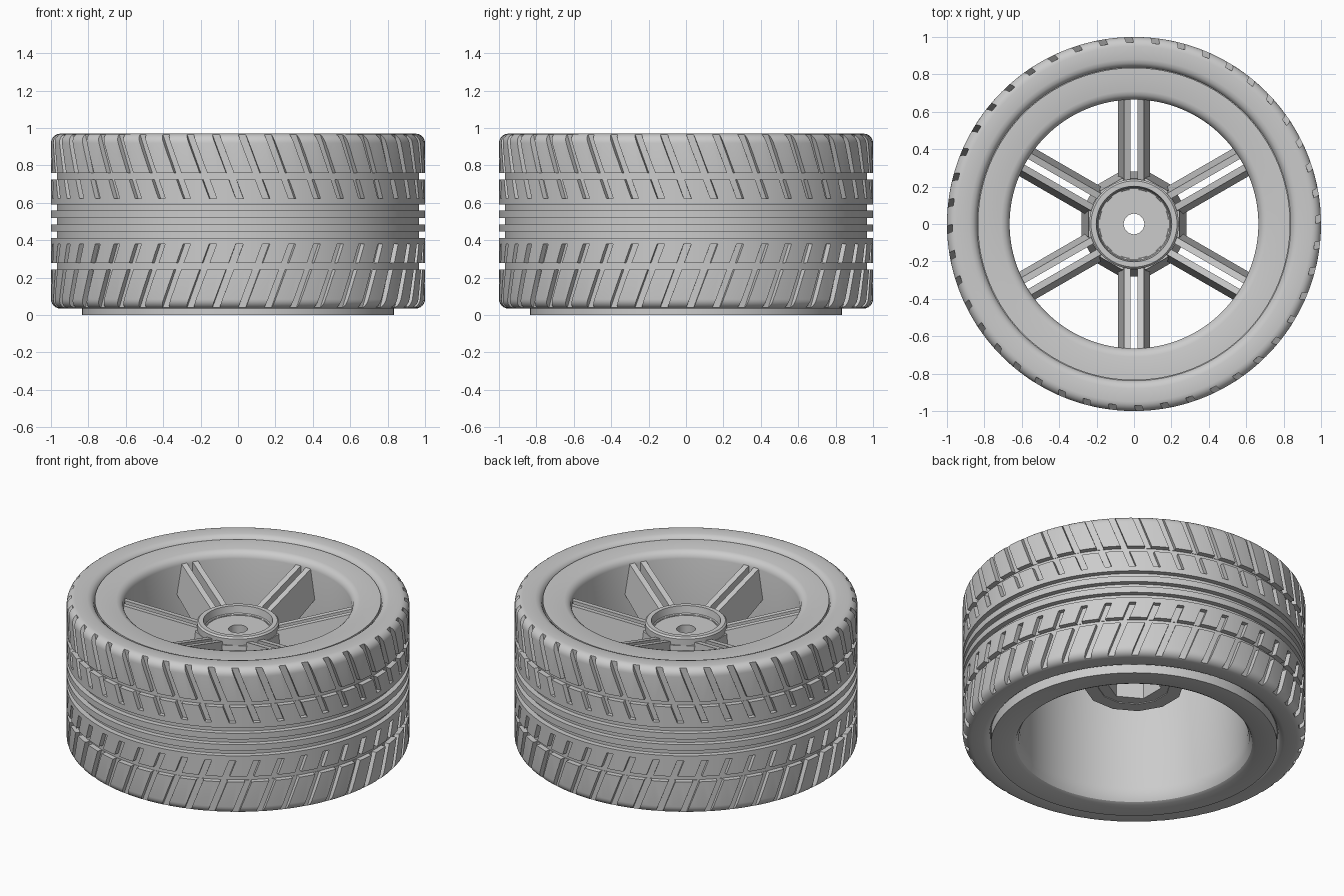
import bpy, bmesh, math
from math import sin, cos, pi, tau
from mathutils import Matrix

cube = bpy.data.objects.get("Cube")
if cube:
    bpy.data.objects.remove(cube)

grey = bpy.data.materials.new("plain_grey")
grey.use_nodes = True
grey.diffuse_color = (0.6, 0.6, 0.6, 1)
bsdf = next(n for n in grey.node_tree.nodes if n.type == 'BSDF_PRINCIPLED')
bsdf.inputs["Base Color"].default_value = (0.6, 0.6, 0.6, 1)
bsdf.inputs["Roughness"].default_value = 0.6


def finish(mesh, angle=32):
    mesh.shade_smooth()
    mesh.set_sharp_from_angle(angle=math.radians(angle))


def make_object(name, bm, angle=32):
    bmesh.ops.recalc_face_normals(bm, faces=bm.faces)
    mesh = bpy.data.meshes.new(name)
    bm.to_mesh(mesh)
    bm.free()
    mesh.materials.append(grey)
    finish(mesh, angle)
    obj = bpy.data.objects.new(name, mesh)
    bpy.context.scene.collection.objects.link(obj)
    return obj


def bridge(bm, a, b):
    """Quads between two closed loops of vertices."""
    n = len(a)
    for i in range(n):
        j = (i + 1) % n
        bm.faces.new((a[i], a[j], b[j], b[i]))


def lathe(name, profile, segments, phase=0.0, angle=32):
    """Turn a closed (radius, height) profile around z."""
    bm = bmesh.new()
    loops = []
    for k in range(segments):
        t = phase + tau * k / segments
        loops.append([bm.verts.new((r * cos(t), r * sin(t), z)) for r, z in profile])
    for k in range(segments):
        bridge(bm, loops[k], loops[(k + 1) % segments])
    return make_object(name, bm, angle)


def add_prism(bm, sections):
    """Closed solid through a list of matching cross-sections."""
    loops = [[bm.verts.new(p) for p in s] for s in sections]
    for a, b in zip(loops, loops[1:]):
        bridge(bm, a, b)
    bm.faces.new(loops[0])
    bm.faces.new(loops[-1])
    return [v for loop in loops for v in loop]


# Tyre: upper half profile from the tread centre to the bead, then mirrored
MID, HALF = 0.5025, 0.4675
GROOVE_R, GW = 0.968, 0.017
half = [(GROOVE_R, GW), (1, GW)]
for c in (0.0725, 0.2405):
    half += [(1, c - GW), (GROOVE_R, c - GW), (GROOVE_R, c + GW), (1, c + GW)]
half += [(0.95 + 0.05 * cos(i * pi / 12), HALF - 0.05 + 0.05 * sin(i * pi / 12)) for i in range(7)]
half += [(0.88, HALF), (0.86, HALF - 0.006), (0.845, HALF - 0.018), (0.838, HALF - 0.035), (0.82, HALF - 0.035)]
profile = [(r, MID - h) for r, h in reversed(half)] + [(r, MID + h) for r, h in half]
PITCHES = 44
tyre = lathe("tyre", profile, PITCHES * 4)

# Slanted tread slots, mirrored about the tread centre
bm = bmesh.new()
for k in range(PITCHES):
    for side in (-1, 1):
        sections = []
        for i in range(5):
            h = 0.122 + i * 0.095
            t = -pi / 2 + 0.02 + (HALF - h) * 0.38 + tau * k / PITCHES
            sections.append([(r * cos(t + w), r * sin(t + w), MID + side * h)
                             for r, w in ((0.971, -0.02), (1.05, -0.02), (1.05, 0.02), (0.971, 0.02))])
        add_prism(bm, sections)
cutter = make_object("slot_cutter", bm)
cutter.hide_render = True
mod = tyre.modifiers.new("slots", 'BOOLEAN')
mod.operation = 'DIFFERENCE'
mod.solver = 'EXACT'
mod.object = cutter
bpy.context.view_layer.update()
cut_mesh = bpy.data.meshes.new_from_object(tyre.evaluated_get(bpy.context.evaluated_depsgraph_get()))
tyre.modifiers.clear()
tyre.data = cut_mesh
finish(cut_mesh)
bpy.data.objects.remove(cutter)

# Rim barrel with flanges and rounded inner edges
RIM_TOP = 0.952
lathe("rim", [(0.835, 0), (0.835, RIM_TOP), (0.71, RIM_TOP), (0.69, RIM_TOP - 0.006),
              (0.672, RIM_TOP - 0.022), (0.665, RIM_TOP - 0.045), (0.665, 0.09),
              (0.672, 0.04), (0.69, 0.01), (0.71, 0)], 128)

# Six double spokes: two drafted ribs with an open slot between
bm = bmesh.new()
for k in range(6):
    turn = Matrix.Rotation(pi / 6 + k * pi / 3, 4, 'Z')
    for s in (-1, 1):
        sections = [[(r, s * 0.018, low), (r, s * 0.018, top), (r, s * 0.053, top), (r, s * 0.085, low)]
                    for r, low, top in ((0.21, 0.55, 0.78), (0.68, 0.73, 0.915))]
        bmesh.ops.transform(bm, matrix=turn, verts=add_prism(bm, sections))
make_object("spokes", bm, 20)

# Hub: faceted body, hexagonal socket below, round dished cap with axle hole
lathe("hub_body", [(0.29, 0.39), (0.252, 0.77), (0.19, 0.77), (0.21, 0.39)], 12, pi / 12, 15)
lathe("hub_socket", [(0.235, 0.395), (0.235, 0.73), (0.16, 0.73), (0.16, 0.395)], 6, pi / 6, 15)
lathe("hub_cap", [(0.055, 0.7), (0.055, 0.765), (0.185, 0.765), (0.195, 0.775), (0.202, 0.82),
                  (0.23, 0.82), (0.24, 0.81), (0.24, 0.7)], 64)
